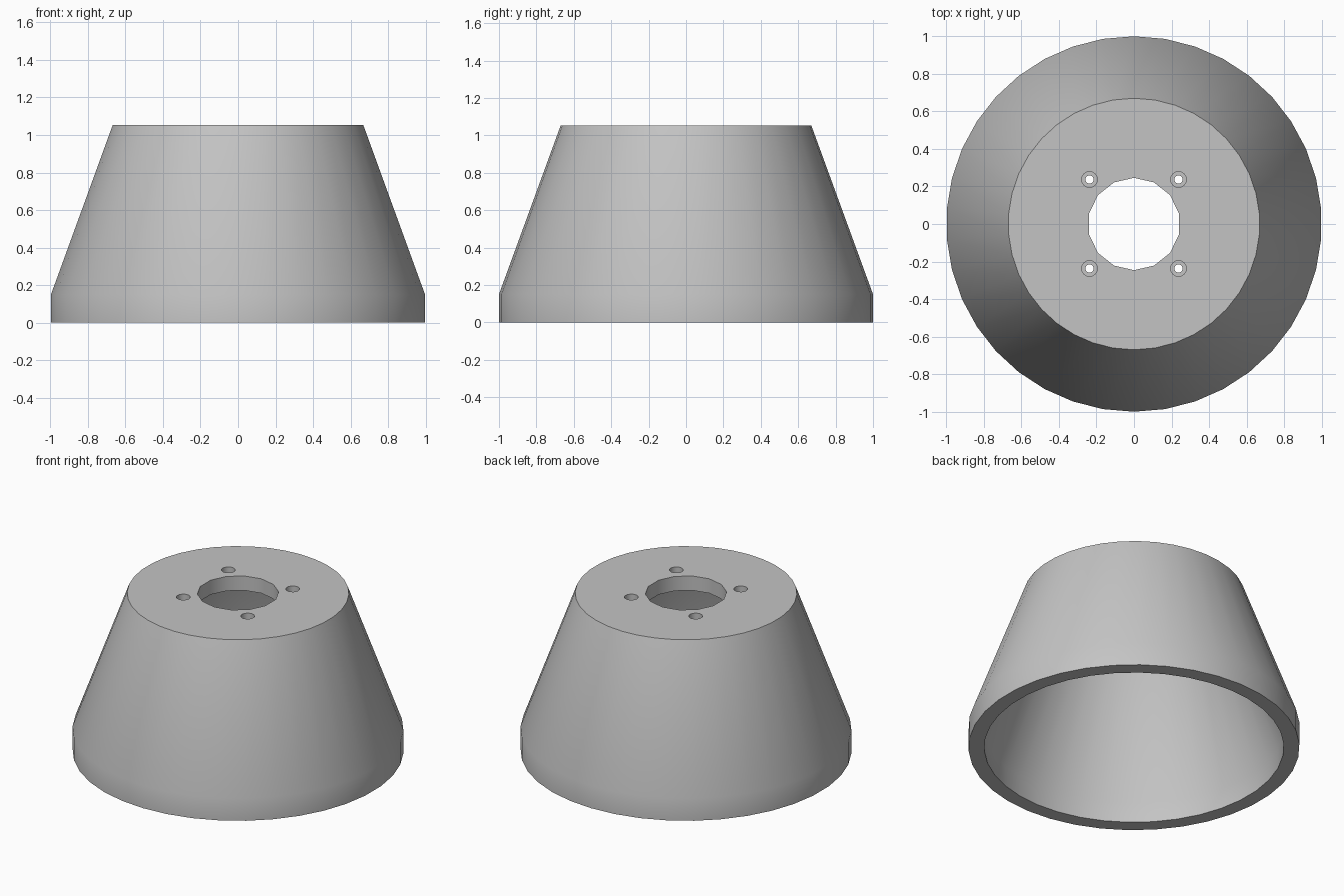
import bpy
import bmesh
from math import sin, cos, pi, radians

default = bpy.data.objects.get("Cube")
if default:
    bpy.data.objects.remove(default, do_unlink=True)

grey = bpy.data.materials.new("mid grey")
grey.use_nodes = True
colour = (0.55, 0.55, 0.55, 1)
grey.diffuse_color = colour
grey.node_tree.nodes["Principled BSDF"].inputs["Base Color"].default_value = colour


def lathe(name, profile, sides, centre=(0, 0)):
    """Turn (radius, z) points about z and cap the first and last ring."""
    bm = bmesh.new()
    rings = []
    for r, z in profile:
        angles = [2 * pi * i / sides for i in range(sides)]
        rings.append([bm.verts.new((centre[0] + r * sin(a), centre[1] + r * cos(a), z))
                      for a in angles])
    for a, b in zip(rings, rings[1:]):
        for i in range(sides):
            j = (i + 1) % sides
            bm.faces.new((a[i], a[j], b[j], b[i]))
    bm.faces.new(rings[0])
    bm.faces.new(rings[-1])
    bmesh.ops.recalc_face_normals(bm, faces=bm.faces)
    mesh = bpy.data.meshes.new(name)
    bm.to_mesh(mesh)
    bm.free()
    mesh.materials.append(grey)
    obj = bpy.data.objects.new(name, mesh)
    bpy.context.collection.objects.link(obj)
    return obj


# Hollow tapered shell: outside from the top down, then inside back up
TOP = 1.053
shell = lathe("tapered_shell", [
    (0.67, TOP), (1.0, 0.15), (1.0, 0.0),
    (0.905, 0.0), (0.905, 0.133), (0.603, 0.957)], 38)

# Cutters: central opening and four counterbored screw holes
cutters = [lathe("opening_cutter", [(0.246, 0.8), (0.246, 1.2)], 14)]
for x in (-0.237, 0.237):
    for y in (-0.237, 0.237):
        cutters.append(lathe("screw_hole_cutter", [
            (0.022, 0.8), (0.022, 1.01), (0.042, 1.01), (0.042, 1.2)], 16, (x, y)))

bpy.ops.object.select_all(action="DESELECT")
bpy.context.view_layer.objects.active = shell
shell.select_set(True)
for cutter in cutters:
    cutter.hide_render = True
    mod = shell.modifiers.new("hole", "BOOLEAN")
    mod.operation = "DIFFERENCE"
    mod.solver = "EXACT"
    mod.object = cutter
    bpy.ops.object.modifier_apply(modifier=mod.name)
for cutter in cutters:
    bpy.data.objects.remove(cutter, do_unlink=True)

bpy.ops.object.shade_smooth_by_angle(angle=radians(30))
